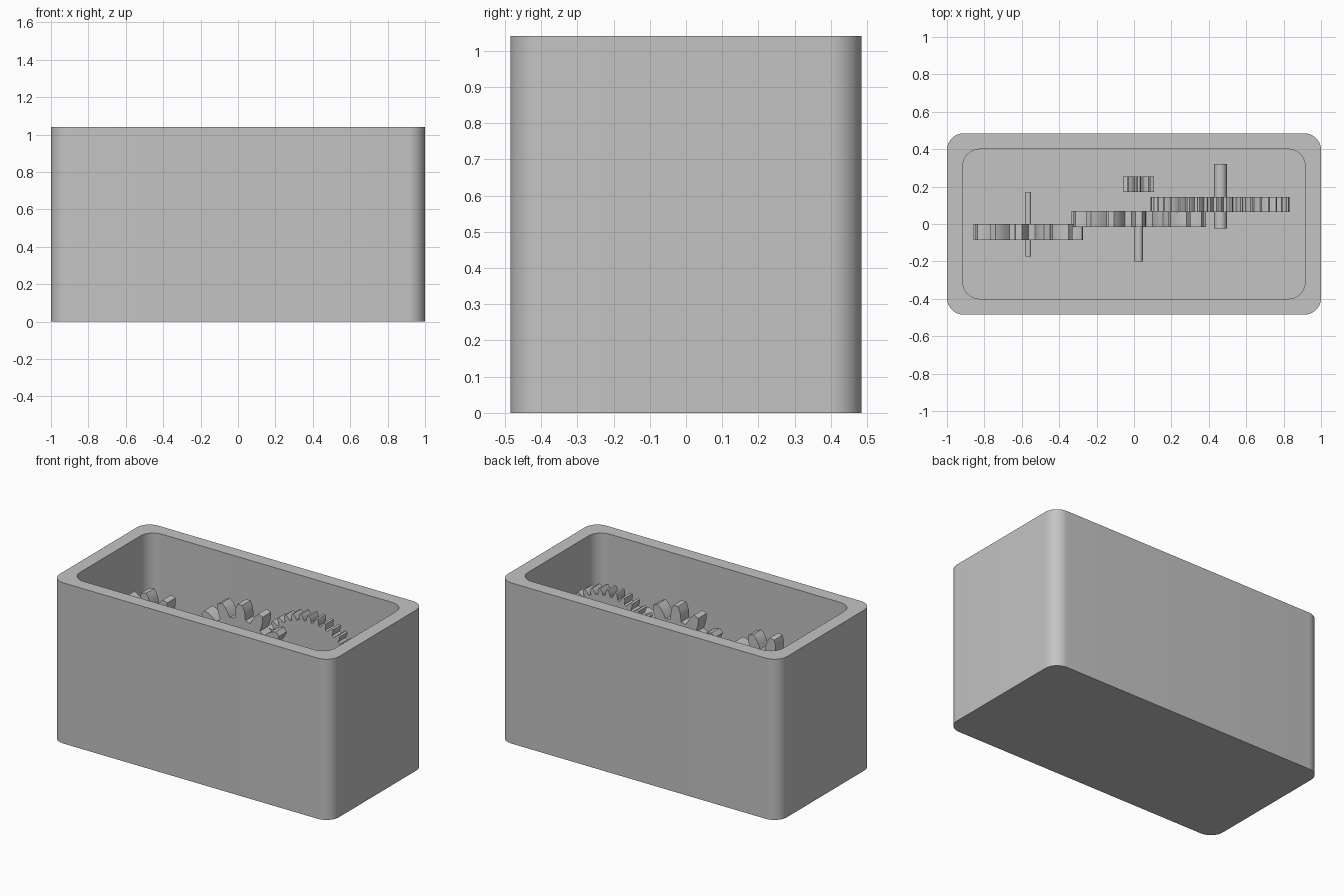
import bpy, bmesh
from math import sin, cos, pi, radians

cube = bpy.data.objects.get("Cube")
if cube:
    bpy.data.objects.remove(cube, do_unlink=True)

grey = bpy.data.materials.new("plain grey")
grey.use_nodes = True
grey.diffuse_color = (0.55, 0.55, 0.55, 1)
grey.node_tree.nodes["Principled BSDF"].inputs["Base Color"].default_value = grey.diffuse_color


def finish(name, bm):
    """Turn a bmesh into a named grey object, smooth except at hard edges."""
    bmesh.ops.recalc_face_normals(bm, faces=bm.faces)
    mesh = bpy.data.meshes.new(name)
    bm.to_mesh(mesh)
    bm.free()
    mesh.materials.append(grey)
    obj = bpy.data.objects.new(name, mesh)
    bpy.context.collection.objects.link(obj)
    bpy.ops.object.select_all(action="DESELECT")
    obj.select_set(True)
    bpy.context.view_layer.objects.active = obj
    bpy.ops.object.shade_smooth_by_angle(angle=radians(25))
    return obj


def loft(name, loops):
    """Skin matching closed loops and cap both ends."""
    bm = bmesh.new()
    rings = [[bm.verts.new(p) for p in loop] for loop in loops]
    n = len(rings[0])
    for a, b in zip(rings, rings[1:]):
        for i in range(n):
            j = (i + 1) % n
            bm.faces.new((a[i], a[j], b[j], b[i]))
    bm.faces.new(rings[0])
    bm.faces.new(rings[-1])
    return finish(name, bm)


def rounded_rect(hx, hy, r, z, steps=12):
    corners = ((1, 1), (-1, 1), (-1, -1), (1, -1))
    pts = []
    for k, (sx, sy) in enumerate(corners):
        for i in range(steps + 1):
            a = (k + i / steps) * pi / 2
            pts.append((sx * (hx - r) + r * cos(a), sy * (hy - r) + r * sin(a), z))
    return pts


def along_y(name, profile, x, z, y0, y1):
    """Extrude an (x, z) profile along the depth axis."""
    return loft(name, [[(x + px, y, z + pz) for px, pz in profile] for y in (y0, y1)])


def gear(name, x, radius, teeth, y0, y1, tilt=0.0):
    """Spur gear with curved flanks; tilt turns a tooth away from the top."""
    m = radius / (teeth / 2 + 1)
    root = radius - 2.2 * m
    pitch = 2 * pi / teeth
    # (half-width as a share of the pitch, height from root to tip)
    flank = ((0.34, 0), (0.31, 0.2), (0.26, 0.5), (0.2, 0.75), (0.11, 1))
    tooth = [(-w, h) for w, h in flank] + [(w, h) for w, h in reversed(flank)]
    profile = []
    for t in range(teeth):
        for w, h in tooth:
            a = (t + w) * pitch + radians(tilt)
            r = root + (radius - root) * h
            profile.append((r * sin(a), r * cos(a)))
    return along_y(name, profile, x, AXLE_Z, y0, y1)


def shaft(name, x, r, y0, y1, sides=32):
    ring = [(r * cos(2 * pi * i / sides), r * sin(2 * pi * i / sides)) for i in range(sides)]
    return along_y(name, ring, x, AXLE_Z, y0, y1)


AXLE_Z = 0.61
HEIGHT, WALL = 1.04, 0.085

# Open-topped housing
loft("housing", [
    rounded_rect(1.0, 0.485, 0.09, 0),
    rounded_rect(1.0, 0.485, 0.09, HEIGHT),
    rounded_rect(1.0 - WALL, 0.485 - WALL, 0.09, HEIGHT),
    rounded_rect(1.0 - WALL, 0.485 - WALL, 0.09, WALL),
])

# Gear train
gear("small_gear", -0.565, 0.295, 12, -0.085, 0.0, tilt=-10)
gear("middle_gear", 0.025, 0.36, 15, -0.015, 0.07)
gear("large_fine_gear", 0.46, 0.373, 40, 0.065, 0.145)
gear("pinion", 0.025, 0.083, 8, 0.17, 0.255)

# Axles
shaft("small_gear_axle", -0.565, 0.015, -0.175, 0.17)
shaft("middle_gear_axle", 0.025, 0.022, -0.2, 0.06)
shaft("large_gear_axle", 0.462, 0.034, -0.025, 0.32)
